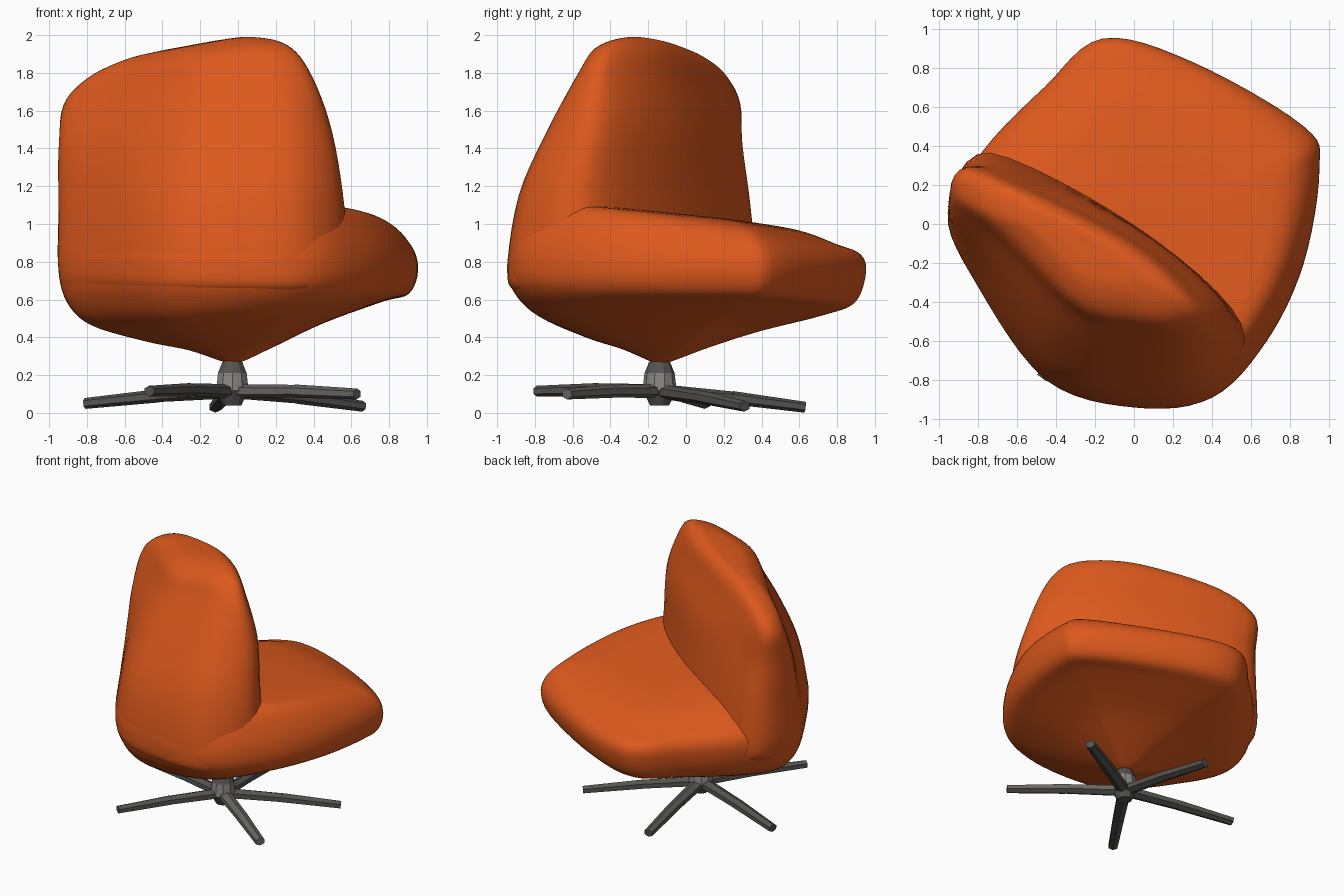
import bpy, bmesh, math
from mathutils import Vector, Matrix

old = bpy.data.objects.get("Cube")
if old:
    bpy.data.objects.remove(old, do_unlink=True)


def make_material(name, rgb):
    mat = bpy.data.materials.new(name)
    mat.use_nodes = True
    color = (*rgb, 1)
    mat.diffuse_color = color
    bsdf = next(n for n in mat.node_tree.nodes if n.type == 'BSDF_PRINCIPLED')
    bsdf.inputs["Base Color"].default_value = color
    bsdf.inputs["Roughness"].default_value = 0.8
    return mat


orange = make_material("orange fabric", (0.72, 0.1, 0.012))
dark_metal = make_material("dark metal", (0.09, 0.088, 0.08))
grey_metal = make_material("grey metal", (0.14, 0.135, 0.125))
light_metal = make_material("worn metal", (0.25, 0.24, 0.225))


def finish(name, bm, mat, smooth_angle=None):
    bmesh.ops.remove_doubles(bm, verts=bm.verts, dist=0.0005)
    bmesh.ops.recalc_face_normals(bm, faces=bm.faces)
    mesh = bpy.data.meshes.new(name)
    bm.to_mesh(mesh)
    bm.free()
    mesh.materials.append(mat)
    obj = bpy.data.objects.new(name, mesh)
    bpy.context.collection.objects.link(obj)
    if smooth_angle:
        bpy.ops.object.select_all(action='DESELECT')
        obj.select_set(True)
        bpy.context.view_layer.objects.active = obj
        bpy.ops.object.shade_smooth_by_angle(angle=math.radians(smooth_angle))


def spline(points, steps, closed):
    """Smooth curve that passes through every point."""
    n = len(points)
    pick = (lambda i: points[i % n]) if closed else (lambda i: points[min(max(i, 0), n - 1)])
    out = []
    for i in range(n if closed else n - 1):
        a, b, c, d = (pick(i + k) for k in (-1, 0, 1, 2))
        for s in range(steps):
            t = s / steps
            out.append(b + (c - a) * t / 2
                       + (a * 2 - b * 5 + c * 4 - d) * t * t / 2
                       + (b * 3 - a - c * 3 + d) * t ** 3 / 2)
    if not closed:
        out.append(points[-1].copy())
    return out


def loft(name, rings, mat):
    """Skin a stack of closed outlines, smoothed around and upward."""
    around = [spline(r, 6, True) for r in rings]
    columns = [spline(list(col), 5, False) for col in zip(*around)]
    bm = bmesh.new()
    grid = [[bm.verts.new(p) for p in col] for col in columns]
    for i, col in enumerate(grid):
        nxt = grid[(i + 1) % len(grid)]
        for j in range(len(col) - 1):
            bm.faces.new((col[j], nxt[j], nxt[j + 1], col[j + 1]))
    finish(name, bm, mat, 50)


def plan(*pairs):
    return [Vector((x, y, 0)) for x, y in pairs]


def scaled(outline, center, s):
    return [center + (p - center) * s for p in outline]


def level(outline, z, slope_x=0, slope_y=0):
    return [Vector((p.x, p.y, z + slope_x * p.x + slope_y * p.y)) for p in outline]


# Seat: one outline, scaled through a bowl below and a cushion above
post = Vector((-0.03, -0.14, 0))
seat_outline = plan((-.16, .95), (.3, .83), (.87, .5), (.95, .28), (.87, -.2),
                    (.68, -.6), (.4, -.89), (0, -.94), (-.45, -.8),
                    (-.8, -.32), (-.95, .05), (-.77, .38), (-.46, .7))
seat_levels = [(.27, 0, 0, 0), (.27, .05, 0, 0), (.35, .25, .06, .03),
               (.43, .5, .1, .04), (.525, .81, .08, .01), (.61, .95, .03, -.02),
               (.75, 1, 0, 0), (.88, .97, .01, -.04), (.99, .86, .03, -.12),
               (1.035, .66, .02, -.11), (1.05, .3, 0, -.1), (1.05, 0, 0, -.1)]
loft("seat", [level(scaled(seat_outline, post, s), z, kx, ky)
              for z, s, kx, ky in seat_levels], orange)

# Backrest: leaning slab, its crown sloping down toward one end
foot = plan((-.95, .05), (-.8, -.32), (-.45, -.8), (0, -.94),
            (.4, -.88), (.57, -.5), (0, 0), (-.73, .37))
middle = plan((-.95, .1), (-.75, -.18), (-.38, -.6), (0, -.72),
              (.33, -.69), (.47, -.44), (0, -.02), (-.75, .3))
top = plan((-.92, .14), (-.7, -.09), (-.31, -.47), (0, -.56),
           (.26, -.56), (.36, -.42), (0, -.08), (-.78, .28))
crest = Vector((-.25, -.1, 0))
waist = [a.lerp(b, .42) + Vector((.01 if a.x > .5 else 0, -.03 if a.y < -.4 else 0, 0))
         for a, b in zip(foot, middle)]
back_levels = [(.52, scaled(foot, post, .7)), (.63, scaled(foot, post, .93)),
               (.75, foot), (1.15, waist), (1.5, middle), (1.78, top),
               (1.925, scaled(top, crest, .81)), (1.995, scaled(top, crest, .52)),
               (2.01, scaled(top, crest, .25)), (2.01, scaled(top, crest, 0))]
rings = []
for z, outline in back_levels:
    tilt = .145 * max(0, z - .75)
    rings.append(level(outline, z - tilt * .1, tilt))
loft("backrest", rings, orange)


def tapered_bar(bm, start, end, r1, r2, sides, flatten=1):
    axis = end - start
    turn = axis.to_track_quat('Z', 'Y').to_matrix().to_4x4()
    bmesh.ops.create_cone(
        bm, cap_ends=True, segments=sides, radius1=r1, radius2=r2, depth=axis.length,
        matrix=Matrix.Translation((start + end) / 2) @ turn
        @ Matrix.Diagonal((1, flatten, 1, 1)))


# Swivel hub: collar, neck and foot on one axis
def hub_part(name, mat, z1, z2, r1, r2):
    bm = bmesh.new()
    up = Vector((0, 0, 1))
    tapered_bar(bm, post + up * z1, post + up * z2, r1, r2, 10)
    finish(name, bm, mat)


hub_part("hub_foot", dark_metal, .04, .12, .05, .09)
hub_part("hub_collar", light_metal, .12, .21, .09, .08)
hub_part("hub_shoulder", dark_metal, .21, .27, .08, .055)
hub_part("hub_neck", orange, .27, .32, .05, .06)

# Five splayed legs, each with a bend halfway out
tips = [((-.81, .1, .05), dark_metal), ((-.12, .63, .03), dark_metal),
        ((.66, .31, .035), dark_metal), ((.63, -.63, .1), grey_metal),
        ((-.47, -.79, .115), dark_metal)]
for number, (tip, mat) in enumerate(tips, 1):
    root = post + Vector((0, 0, .115))
    end = Vector(tip)
    knee = root.lerp(end, .5) + Vector((0, 0, .008))
    bm = bmesh.new()
    tapered_bar(bm, root, knee, .05, .044, 6, .75)
    tapered_bar(bm, knee, end, .044, .036, 6, .8)
    finish(f"leg_{number}", bm, mat)
